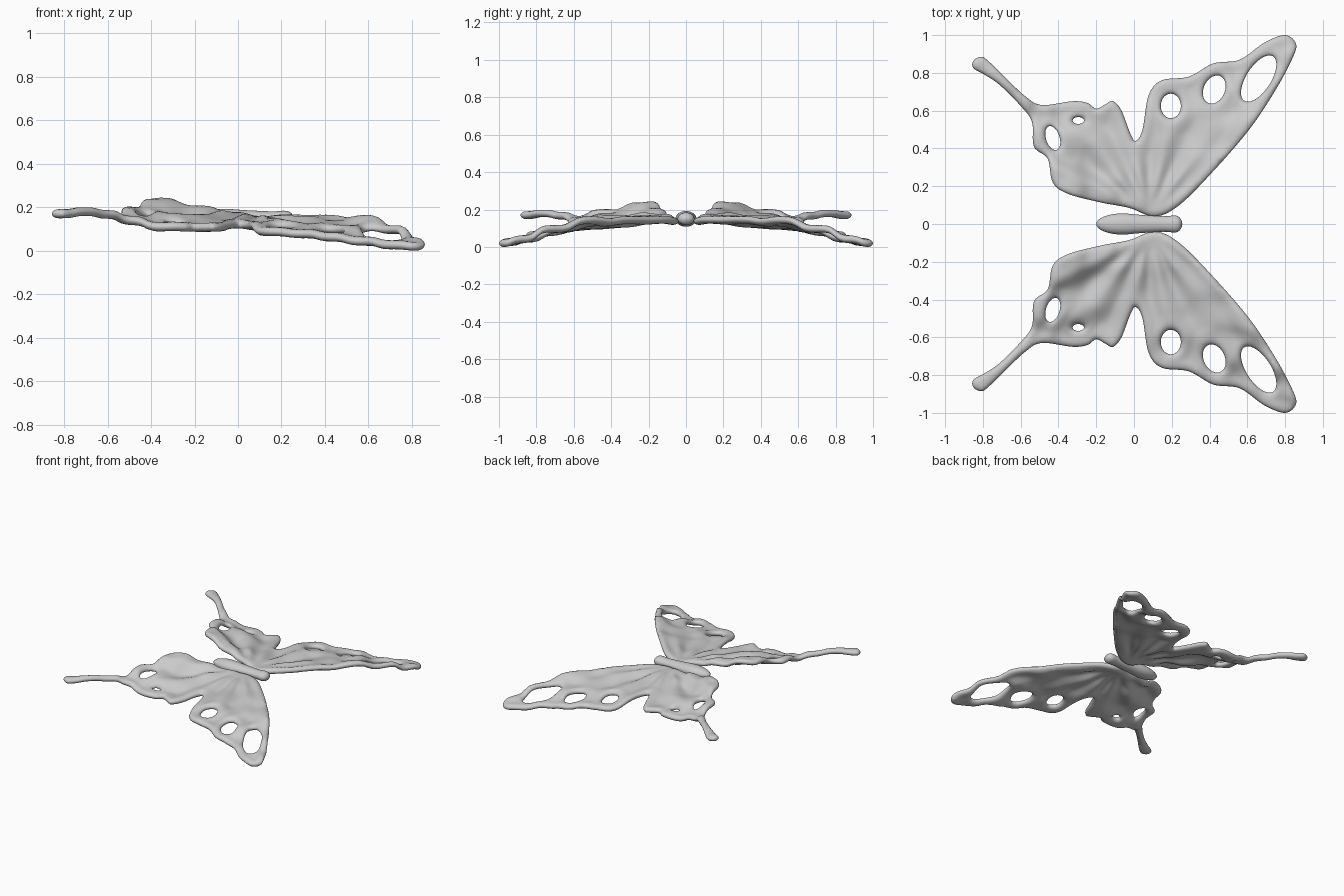
import bpy, bmesh, math
from mathutils import Vector, kdtree
from mathutils.geometry import delaunay_2d_cdt

if "Cube" in bpy.data.objects:
    bpy.data.objects.remove(bpy.data.objects["Cube"])

# Wing outline seen from above (forewing, notch, hindwing, tail)
OUTLINE = [(.11, .04), (.24, .10), (.42, .28), (.61, .50), (.75, .71), (.84, .88), (.857, .955),
           (.80, 1.0), (.69, .96), (.56, .87), (.42, .85), (.29, .78), (.145, .76), (.077, .68),
           (.045, .50), (.01, .44), (-.02, .48), (-.066, .60), (-.11, .65), (-.15, .635),
           (-.20, .61), (-.245, .64), (-.325, .65), (-.49, .63), (-.58, .68), (-.685, .78),
           (-.757, .85), (-.805, .885), (-.85, .865), (-.85, .825), (-.79, .79), (-.71, .735),
           (-.60, .625), (-.54, .54), (-.53, .41), (-.457, .345), (-.43, .22), (-.35, .16),
           (-.18, .115), (-.025, .085)]
# Holes: centre x, y, half width, half length, tilt in degrees
HOLES = [(.195, .625, .053, .065, 0), (.425, .712, .056, .078, -25), (.66, .77, .065, .14, -33),
         (-.43, .455, .036, .066, 18), (-.295, .548, .03, .018, 0)]
# Height of the wing's middle surface
HEIGHTS = [(.11, .04, .14), (.24, .10, .148), (.42, .28, .15), (.61, .50, .148), (.75, .71, .10),
           (.84, .88, .045), (.83, .98, .02), (.69, .96, .028), (.56, .87, .045), (.42, .85, .065),
           (.29, .78, .08), (.145, .76, .09), (.05, .50, .12), (.20, .40, .13), (.35, .50, .12),
           (.50, .65, .10), (-.06, .60, .11), (-.20, .61, .11), (-.37, .63, .11), (-.49, .61, .14),
           (-.58, .66, .17), (-.70, .76, .182), (-.82, .85, .172), (-.53, .45, .185),
           (-.43, .25, .22), (-.36, .17, .23), (-.18, .12, .187), (-.03, .09, .16),
           (-.20, .35, .145), (-.35, .40, .165)]
RIM, HALF = .032, .021


def smooth_loop(pts, n=7):
    """Catmull-Rom loop through the points."""
    out, p, m = [], [Vector(q) for q in pts], len(pts)
    for i in range(m):
        a, b, c, d = p[i - 1], p[i], p[(i + 1) % m], p[(i + 2) % m]
        for k in range(n):
            t = k / n
            out.append(.5 * (2 * b + (c - a) * t + (2 * a - 5 * b + 4 * c - d) * t * t
                             + (3 * b - a - 3 * c + d) * t ** 3))
    return out


def ellipse(x, y, a, b, tilt, n=40):
    c, s = math.cos(math.radians(tilt)), math.sin(math.radians(tilt))
    out = []
    for i in range(n):
        u, v = a * math.cos(math.tau * i / n), b * math.sin(math.tau * i / n)
        out.append(Vector((x + u * c - v * s, y + u * s + v * c)))
    return out


loops = [smooth_loop(OUTLINE)] + [ellipse(*h) for h in HOLES]


def inside(p):
    hit = False
    for lp in loops:
        for i, b in enumerate(lp):
            a = lp[i - 1]
            if (a.y > p.y) != (b.y > p.y) and p.x < a.x + (p.y - a.y) * (b.x - a.x) / (b.y - a.y):
                hit = not hit
    return hit


# Dense rim samples for edge distance
rim = [lp[i - 1].lerp(lp[i], k / 4) for lp in loops for i in range(len(lp)) for k in range(4)]
tree = kdtree.KDTree(len(rim))
for i, p in enumerate(rim):
    tree.insert((p.x, p.y, 0), i)
tree.balance()


def edge_dist(p):
    return tree.find((p.x, p.y, 0))[2]


def height(p, d):
    total = weight = 0
    for x, y, z in HEIGHTS:
        w = 1 / ((p.x - x) ** 2 + (p.y - y) ** 2 + .003) ** 2
        total += w * z
        weight += w
    # Radial folds fanning out from the wing root
    dx, dy = p.x - .08, p.y - .03
    r = math.hypot(dx, dy)
    fold = math.sin(math.atan2(dy, dx) * 15) * .011
    fade = min(1, d / .1) * max(0, min(1, (r - .1) / .15)) * max(0, min(1, (.75 - r) / .25))
    return total / weight + fold * fade


# Flat triangulation: boundary loops, inset rings, interior grid
points, edges = [], []
for lp in loops:
    s = len(points)
    points += lp
    edges += [(s + i, s + (i + 1) % len(lp)) for i in range(len(lp))]
for lp in loops:
    for i, p in enumerate(lp):
        t = (lp[(i + 1) % len(lp)] - lp[i - 1]).normalized()
        for off in (.003, .01, .02):
            for sgn in (-1, 1):
                q = p + Vector((-t.y, t.x)) * off * sgn
                if edge_dist(q) > off * .8 and inside(q):
                    points.append(q)
step = .015
for i in range(-58, 59):
    for j in range(0, 68):
        q = Vector((i * step + (j % 2) * step / 2, j * step))
        if edge_dist(q) > .026 and inside(q):
            points.append(q)
verts, _, faces, *_ = delaunay_2d_cdt(points, edges, [], 0, 1e-5)
faces = [f for f in faces if inside(sum((verts[i] for i in f), Vector((0, 0))) / len(f))]

# Wings: upper and lower skins joined at a rounded rim
bm = bmesh.new()
top, bottom = {}, {}
for i in {i for f in faces for i in f}:
    p, d = verts[i], edge_dist(verts[i])
    if d < 1e-4:
        d = 0
    k = min(1, d / RIM)
    h = HALF * math.sqrt(max(0, 1 - (1 - k) ** 2))
    h *= 1 - .35 * max(0, min(1, (d - RIM) / .06))
    z = height(p, d)
    top[i] = bm.verts.new((p.x, p.y, z + h))
    bottom[i] = bm.verts.new((p.x, p.y, z - h)) if d else top[i]
for f in faces:
    bm.faces.new([top[i] for i in f])
    if any(top[i] != bottom[i] for i in f):
        bm.faces.new([bottom[i] for i in reversed(f)])
low = min(v.co.z for v in bm.verts)
bmesh.ops.translate(bm, verts=bm.verts, vec=(0, 0, -low))
bmesh.ops.recalc_face_normals(bm, faces=bm.faces)


def make_object(name, bm):
    me = bpy.data.meshes.new(name)
    bm.to_mesh(me)
    bm.free()
    for f in me.polygons:
        f.use_smooth = True
    ob = bpy.data.objects.new(name, me)
    bpy.context.collection.objects.link(ob)
    return ob


wings = make_object("wings", bm)
mirror = wings.modifiers.new("mirror", 'MIRROR')
mirror.use_axis = (False, True, False)
mirror.use_clip = False
mirror.use_mirror_merge = False

# Body: abdomen, thorax and head lofted along x
BODY = [(-.2, .004), (-.192, .022), (-.165, .04), (-.11, .055), (-.05, .058), (.01, .05), (.07, .046),
        (.13, .042), (.175, .04), (.21, .047), (.235, .043), (.25, .026), (.256, .004)]
bm = bmesh.new()
rings = []
for x, r in BODY:
    rings.append([bm.verts.new((x, r * math.cos(math.tau * k / 32),
                                .15 + .75 * r * math.sin(math.tau * k / 32))) for k in range(32)])
for a, b in zip(rings, rings[1:]):
    for k in range(32):
        bm.faces.new((a[k - 1], a[k], b[k], b[k - 1]))
bm.faces.new(rings[0])
bm.faces.new(rings[-1])
bmesh.ops.recalc_face_normals(bm, faces=bm.faces)
body = make_object("body", bm)
sub = body.modifiers.new("smooth", 'SUBSURF')
sub.levels = sub.render_levels = 1
